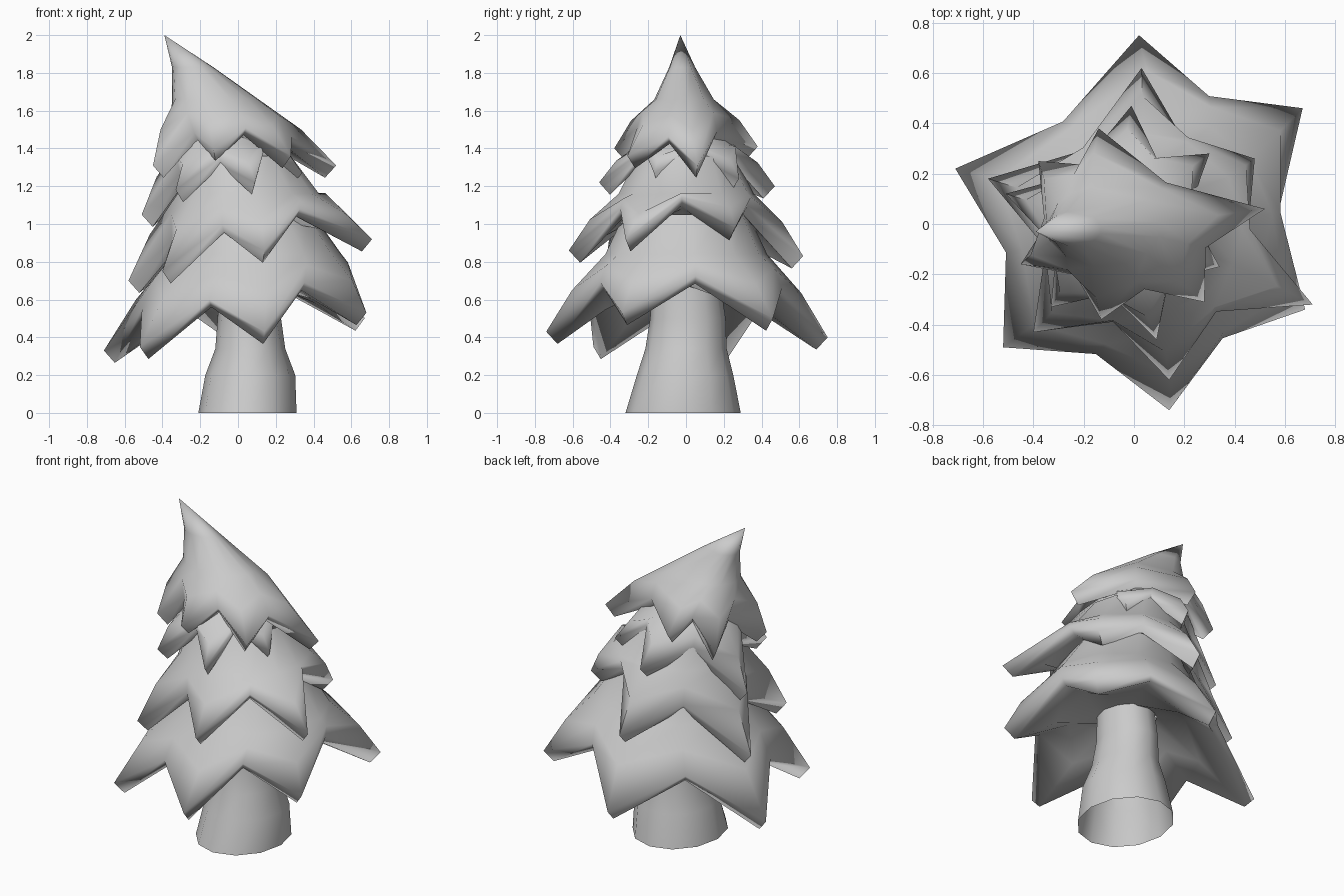
import bpy, bmesh, math
from mathutils import Vector

if "Cube" in bpy.data.objects:
    bpy.data.objects.remove(bpy.data.objects["Cube"])


def ellipse(angles, cx, cy, z, rx, ry):
    return [Vector((cx + rx * math.cos(a), cy + ry * math.sin(a), z)) for a in angles]


def loft(name, rings, apex=None):
    """Skin a stack of equal-length rings, bottom to top."""
    bm = bmesh.new()
    rows = [[bm.verts.new(p) for p in ring] for ring in rings]
    n = len(rows[0])
    for lo, hi in zip(rows, rows[1:]):
        for i in range(n):
            j = (i + 1) % n
            bm.faces.new((lo[i], lo[j], hi[j], hi[i]))
    if apex:
        tip = bm.verts.new(apex)
        for i in range(n):
            bm.faces.new((rows[-1][i], rows[-1][(i + 1) % n], tip))
    mesh = bpy.data.meshes.new(name)
    bm.to_mesh(mesh)
    bm.free()
    ob = bpy.data.objects.new(name, mesh)
    bpy.context.collection.objects.link(ob)
    bpy.ops.object.select_all(action='DESELECT')
    ob.select_set(True)
    bpy.context.view_layer.objects.active = ob
    bpy.ops.object.shade_smooth_by_angle(angle=math.radians(85))
    return ob


def bough(name, centre, tips, rise, pinch, inner, rings, apex=None):
    """Star-shaped skirt: pointed tips, raised valleys, thick rim, hollow underside."""
    c = Vector((centre[0], centre[1], 0))
    tips = sorted((Vector(t) for t in tips),
                  key=lambda t: math.atan2(t.y - c.y, t.x - c.x))
    rim, rim_low, hollow = [], [], []
    for i, t in enumerate(tips):
        m = (t + tips[(i + 1) % len(tips)]) / 2
        v = c + (m - c) * pinch
        v.z = m.z + rise
        for p, cut, drop in ((t, 0.06, 0.065), (v, 0.03, 0.04)):
            out = Vector((p.x - c.x, p.y - c.y, 0)).normalized()
            rim.append(p)
            rim_low.append(p - out * cut - Vector((0, 0, drop)))
    angles = [math.atan2(p.y - c.y, p.x - c.x) for p in rim]
    core = ellipse(angles, c.x, c.y, inner[0], inner[1], inner[1])
    for low, k in zip(rim_low, core):
        hollow.append(low.lerp(k, 0.5) + Vector((0, 0, 0.03)))
    upper = [ellipse(angles, *r) for r in rings]
    # shoulder ring keeps each bough slightly rounded
    shoulder = []
    for p, q in zip(rim, upper[0]):
        s = p.lerp(q, 0.5)
        out = Vector((s.x - c.x, s.y - c.y, 0)).normalized()
        shoulder.append(s + out * 0.02 + Vector((0, 0, 0.015)))
    return loft(name, [core, hollow, rim_low, rim, shoulder] + upper, apex)


# Flared trunk, open underneath
sides = [2 * math.pi * i / 12 for i in range(12)]
loft("trunk", [ellipse(sides, *r) for r in (
    (0.05, -0.015, 0.0, 0.26, 0.305),
    (0.065, -0.005, 0.2, 0.238, 0.255),
    (0.065, 0.0, 0.34, 0.185, 0.215),
    (0.06, 0.01, 0.5, 0.168, 0.2),
    (0.06, 0.0, 0.69, 0.16, 0.18))])

# Bottom boughs
bough("boughs_bottom", (0.05, 0.0),
      [(0.02, 0.75, 0.40), (0.67, 0.46, 0.50), (0.68, -0.34, 0.53),
       (0.14, -0.74, 0.43), (-0.52, -0.49, 0.35), (-0.71, 0.22, 0.33)],
      0.21, 0.84, (0.67, 0.17),
      [(0.1, 0, 0.84, 0.45, 0.43), (0.06, 0, 1.05, 0.34, 0.33)])

# Lower middle boughs
bough("boughs_lower_middle", (0.05, 0.0),
      [(0.03, 0.62, 0.83), (0.48, 0.26, 0.98), (0.71, -0.32, 0.92),
       (0.14, -0.62, 0.86), (-0.40, -0.43, 0.75), (-0.58, 0.18, 0.70)],
      0.19, 0.74, (1.01, 0.31),
      [(0.05, 0, 1.16, 0.38, 0.36), (0.0, 0, 1.36, 0.28, 0.26)])

# Upper middle boughs
bough("boughs_upper_middle", (-0.04, 0.0),
      [(-0.01, 0.47, 1.20), (0.30, 0.28, 1.24), (0.34, -0.17, 1.27),
       (0.09, -0.46, 1.22), (-0.33, -0.33, 1.18), (-0.51, 0.12, 1.05)],
      0.15, 0.70, (1.29, 0.24),
      [(-0.06, 0, 1.42, 0.26, 0.25), (-0.09, 0, 1.52, 0.17, 0.16)])

# Leaning top
bough("treetop", (-0.06, 0.0),
      [(-0.14, 0.38, 1.41), (0.52, 0.06, 1.31), (0.28, -0.31, 1.36),
       (-0.13, -0.38, 1.40), (-0.45, -0.16, 1.31), (-0.38, 0.25, 1.31)],
      0.13, 0.75, (1.44, 0.19),
      [(-0.12, -0.01, 1.66, 0.23, 0.16), (-0.24, -0.02, 1.83, 0.11, 0.07)],
      apex=(-0.39, -0.03, 2.0))
